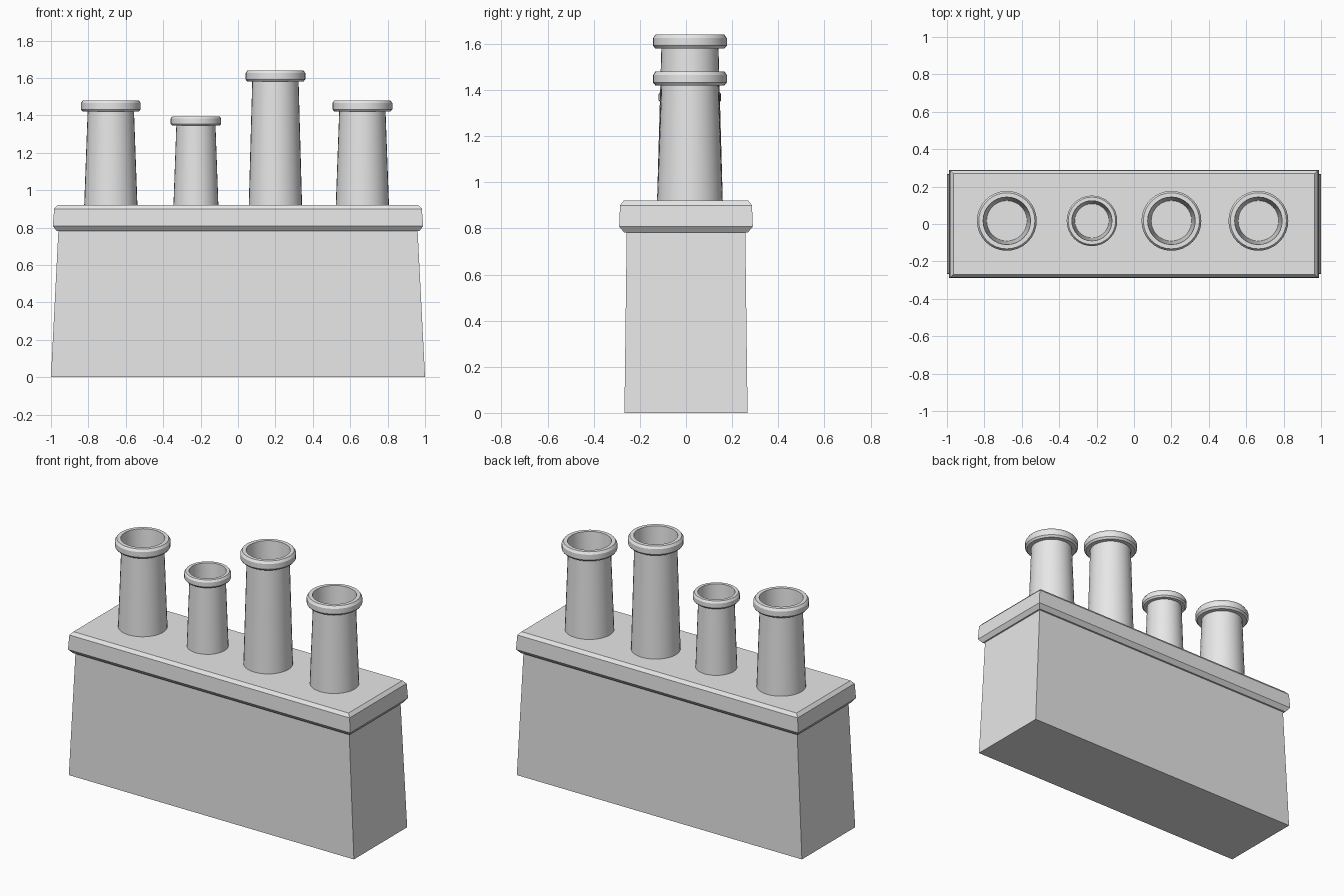
import bpy
import bmesh
from math import cos, sin, tau

cube = bpy.data.objects.get("Cube")
if cube:
    bpy.data.objects.remove(cube, do_unlink=True)

stone = bpy.data.materials.new("pale_grey_stone")
stone.use_nodes = True
grey = (0.8, 0.8, 0.8, 1)
stone.diffuse_color = grey
stone.node_tree.nodes["Principled BSDF"].inputs["Base Color"].default_value = grey


def loft(name, rings, smooth=False):
    """Skin a stack of equal-length rings and close both ends."""
    bm = bmesh.new()
    loops = [[bm.verts.new(p) for p in ring] for ring in rings]
    n = len(loops[0])
    for low, high in zip(loops, loops[1:]):
        for i in range(n):
            j = (i + 1) % n
            bm.faces.new((low[i], low[j], high[j], high[i]))
    bm.faces.new(loops[0][::-1])
    bm.faces.new(loops[-1])
    bmesh.ops.recalc_face_normals(bm, faces=bm.faces)
    mesh = bpy.data.meshes.new(name)
    bm.to_mesh(mesh)
    bm.free()
    mesh.materials.append(stone)
    obj = bpy.data.objects.new(name, mesh)
    bpy.context.collection.objects.link(obj)
    if smooth:
        bpy.ops.object.select_all(action="DESELECT")
        obj.select_set(True)
        bpy.context.view_layer.objects.active = obj
        bpy.ops.object.shade_smooth_by_angle(angle=0.52)
    return obj


def rect(x, y, z):
    return [(-x, -y, z), (x, -y, z), (x, y, z), (-x, y, z)]


def circle(cx, cy, r, z, n=32):
    return [(cx + r * cos(tau * i / n), cy + r * sin(tau * i / n), z) for i in range(n)]


# Tapered stack and its bevelled cap slab
loft("chimney_stack", [rect(1, 0.267, 0), rect(0.96, 0.257, 0.79)])
loft("cap_slab", [rect(0.97, 0.268, 0.782), rect(0.99, 0.29, 0.808),
                  rect(0.983, 0.286, 0.9), rect(0.965, 0.27, 0.92)])


# Hollow pots: tapered shaft, bevelled rim, narrowing flue
def pot(name, x, top, s):
    rim = 0.06 * s
    profile = [(0.143, 0.9), (0.124, top - rim),
               (0.15, top - rim), (0.16, top - rim * 0.8),
               (0.16, top - rim * 0.25), (0.15, top),
               (0.127, top), (0.108, top - 0.3)]
    loft(name, [circle(x, 0.017, r * s, z) for r, z in profile], True)


pot("right_pot", -0.68, 1.48, 1)
pot("small_pot", -0.225, 1.395, 0.845)
pot("tall_pot", 0.2, 1.64, 1)
pot("left_pot", 0.665, 1.48, 1)
